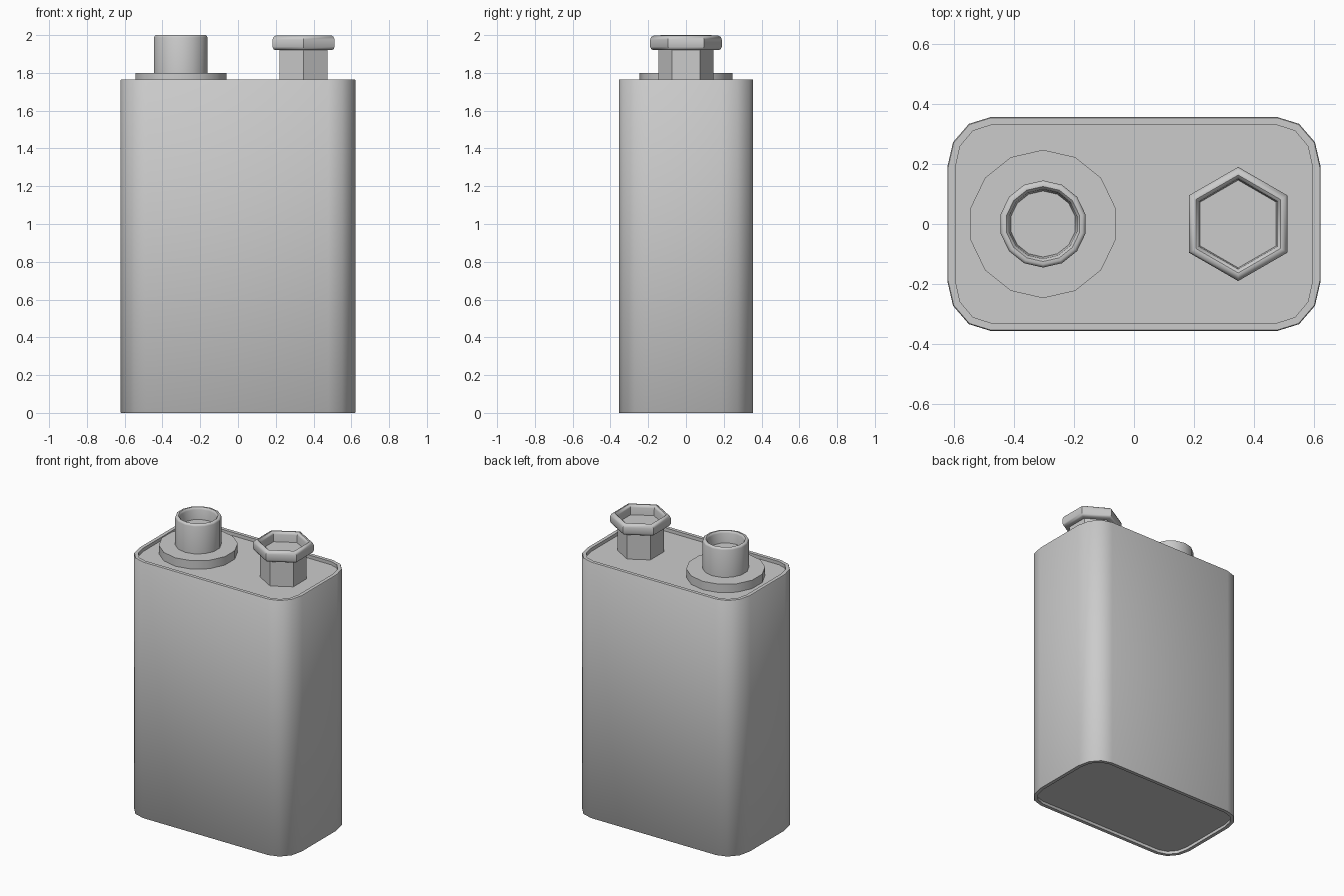
import bpy, bmesh
from math import sin, cos, pi, radians

if "Cube" in bpy.data.objects:
    bpy.data.objects.remove(bpy.data.objects["Cube"])


def loft(name, rings):
    """Skin a stack of equal-length rings and cap both ends."""
    bm = bmesh.new()
    loops = [[bm.verts.new(p) for p in r] for r in rings]
    n = len(loops[0])
    for a, b in zip(loops, loops[1:]):
        for i in range(n):
            j = (i + 1) % n
            bm.faces.new((a[i], a[j], b[j], b[i]))
    bm.faces.new(loops[0][::-1])
    bm.faces.new(loops[-1])
    bmesh.ops.recalc_face_normals(bm, faces=bm.faces)
    me = bpy.data.meshes.new(name)
    bm.to_mesh(me)
    bm.free()
    ob = bpy.data.objects.new(name, me)
    bpy.context.collection.objects.link(ob)
    bpy.ops.object.select_all(action='DESELECT')
    ob.select_set(True)
    bpy.context.view_layer.objects.active = ob
    bpy.ops.object.shade_smooth_by_angle(angle=radians(40))
    return ob


def turned(name, cx, sides, profile):
    """Low-sided turned part; profile is (radius, z) from bottom to inner floor."""
    angs = [pi / 2 + 2 * pi * i / sides for i in range(sides)]
    return loft(name, [[(cx + r * cos(a), r * sin(a), z) for a in angs]
                       for r, z in profile])


def rounded_rect(inset, z):
    """Body outline: corners are quarter ellipses of three segments."""
    pts = []
    for q, (sx, sy) in enumerate([(1, 1), (-1, 1), (-1, -1), (1, -1)]):
        for k in range(4):
            a = q * pi / 2 + k * pi / 6
            pts.append((sx * 0.478 + (0.144 - inset) * cos(a),
                        sy * 0.189 + (0.167 - inset) * sin(a), z))
    return pts


# Case with raised rims around recessed top and bottom panels
loft("case", [rounded_rect(i, z) for i, z in [
    (0.027, 0.02), (0.027, 0.0), (0.003, 0.0), (0.0, 0.004),
    (0.0, 1.761), (0.003, 1.765), (0.027, 1.765), (0.027, 1.742)]])

# Round terminal: washer and hollow post
turned("round_washer", -0.303, 14, [(0.247, 1.735), (0.247, 1.80)])
turned("round_post", -0.303, 14, [
    (0.145, 1.79), (0.145, 1.988), (0.142, 1.996), (0.135, 2.0),
    (0.125, 2.0), (0.119, 1.994), (0.116, 1.985), (0.110, 1.92)])

# Hexagonal terminal: neck and flared hollow collar
turned("hex_neck", 0.347, 6, [(0.146, 1.735), (0.146, 1.93)])
turned("hex_collar", 0.347, 6, [
    (0.14, 1.92), (0.172, 1.92), (0.184, 1.926), (0.19, 1.938),
    (0.19, 1.976), (0.184, 1.99), (0.172, 1.997), (0.163, 1.997),
    (0.154, 1.99), (0.150, 1.978), (0.146, 1.925)])
